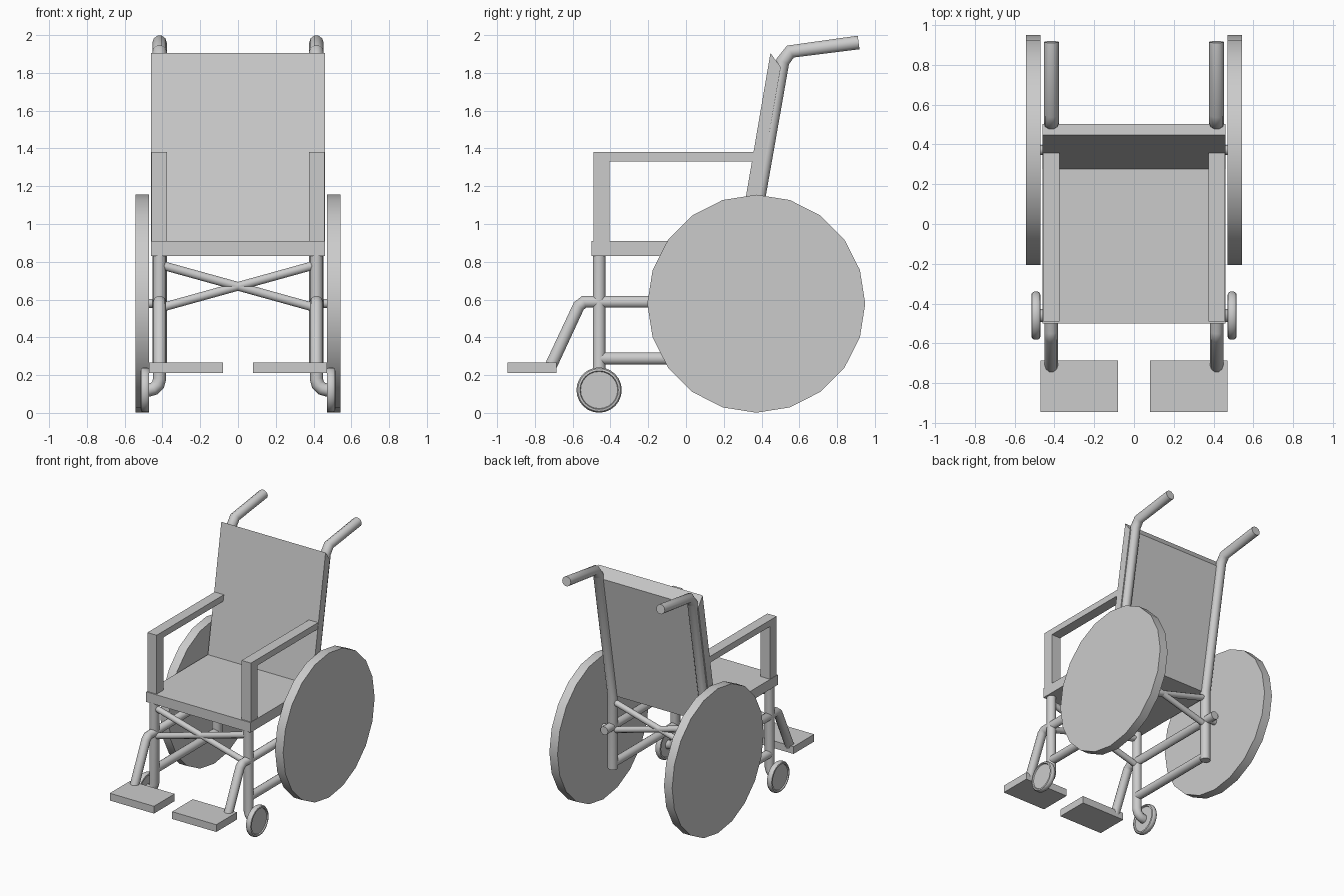
import bpy, bmesh, math
from mathutils import Vector

if "Cube" in bpy.data.objects:
    bpy.data.objects.remove(bpy.data.objects["Cube"])


def finish(name, mesh, mirror=True, angle=35):
    mesh.name = name
    ob = bpy.data.objects.new(name, mesh)
    bpy.context.collection.objects.link(ob)
    bpy.ops.object.select_all(action='DESELECT')
    ob.select_set(True)
    bpy.context.view_layer.objects.active = ob
    bpy.ops.object.shade_smooth_by_angle(angle=math.radians(angle))
    if mirror:
        m = ob.modifiers.new("mirror", 'MIRROR')
        m.use_mirror_merge = False
    return ob


def tube(name, pts, r, res=3):
    cu = bpy.data.curves.new(name + "_path", 'CURVE')
    cu.dimensions = '3D'
    cu.bevel_depth, cu.bevel_resolution, cu.use_fill_caps = r, res, True
    sp = cu.splines.new('POLY')
    sp.points.add(len(pts) - 1)
    for p, co in zip(sp.points, pts):
        p.co = (*co, 1)
    tmp = bpy.data.objects.new(name + "_path", cu)
    bpy.context.collection.objects.link(tmp)
    bpy.context.view_layer.update()
    mesh = bpy.data.meshes.new_from_object(
        tmp.evaluated_get(bpy.context.evaluated_depsgraph_get()))
    bpy.data.objects.remove(tmp)
    bpy.data.curves.remove(cu)
    return finish(name, mesh, angle=50)


def extrude_yz(name, profile, x0, x1, mirror=True):
    bm = bmesh.new()
    f = bm.faces.new([bm.verts.new((x0, y, z)) for y, z in profile])
    ext = bmesh.ops.extrude_face_region(bm, geom=[f])["geom"]
    for v in ext:
        if isinstance(v, bmesh.types.BMVert):
            v.co.x = x1
    bmesh.ops.recalc_face_normals(bm, faces=bm.faces)
    mesh = bpy.data.meshes.new(name)
    bm.to_mesh(mesh)
    bm.free()
    return finish(name, mesh, mirror, 5)


def lathe_x(name, profile, y, z, n):
    # profile of (radius, x) turned about a sideways axle
    bm = bmesh.new()
    vs = [bm.verts.new((x, y, z + r)) for r, x in profile]
    edges = [bm.edges.new(p) for p in zip(vs, vs[1:])]
    bmesh.ops.spin(bm, geom=vs + edges, cent=(0, y, z), axis=(1, 0, 0),
                   angle=math.tau, steps=n, use_merge=True)
    bmesh.ops.remove_doubles(bm, verts=bm.verts, dist=1e-4)
    bmesh.ops.recalc_face_normals(bm, faces=bm.faces)
    mesh = bpy.data.meshes.new(name)
    bm.to_mesh(mesh)
    bm.free()
    return finish(name, mesh)


def rect(y0, y1, z0, z1):
    return [(y0, z0), (y1, z0), (y1, z1), (y0, z1)]


X = 0.415       # frame side position
FY, RY = -0.46, 0.33   # front and rear post positions

# Seat and leaning backrest in one profile
extrude_yz("seat_and_back", [(-0.5, 0.83), (0.33, 0.83), (0.502, 1.83), (0.447, 1.905),
                             (0.277, 0.91), (-0.5, 0.91)], -0.46, 0.46, mirror=False)
# Armrests
extrude_yz("armrest", [(-0.49, 0.91), (-0.405, 0.91), (-0.405, 1.33), (0.35, 1.33),
                       (0.36, 1.38), (-0.49, 1.38)], 0.375, 0.457)
# Footplates
extrude_yz("footplate", rect(-0.945, -0.685, 0.21, 0.268), 0.08, 0.47)

# Rear posts running up into the push handles
tube("rear_post_and_handle", [(X, RY, 0.25), (X, RY, 0.83), (X, 0.512, 1.86),
                              (X, 0.553, 1.913), (X, 0.914, 1.961)], 0.038)
# Front posts curving outward to the casters
bend = [(X + 0.06 - 0.06 * math.cos(a), FY, 0.18 - 0.06 * math.sin(a))
        for a in (0, math.pi / 6, math.pi / 3, math.pi / 2)]
tube("front_post", [(X, FY, 0.85)] + bend + [(0.49, FY, 0.12)], 0.035)
# Upper side rails bending down to the footplates
tube("side_rail_and_leg", [(X, 0.44, 0.588), (X, -0.54, 0.588), (X, -0.568, 0.565),
                           (X, -0.715, 0.25)], 0.034)
# Lower side rails
tube("lower_rail", [(X, FY, 0.288), (X, RY, 0.288)], 0.034)
# Crossed braces at front and rear
for label, y in (("front", FY), ("rear", RY)):
    tube(label + "_cross_brace", [(-X, y, 0.785), (X, y, 0.555)], 0.024)

# Large rear wheels with short axles
lathe_x("rear_wheel", [(0, 0.47), (0.577, 0.47), (0.577, 0.542), (0, 0.542)], 0.372, 0.578, 20)
tube("rear_axle", [(X, 0.372, 0.58), (0.48, 0.372, 0.58)], 0.025)
# Small casters with rounded tyres
lathe_x("caster", [(0, 0.48), (0.098, 0.48), (0.102, 0.47), (0.113, 0.472), (0.12, 0.482),
                   (0.12, 0.503), (0.113, 0.513), (0.102, 0.515), (0.098, 0.506), (0, 0.506)],
        FY, 0.121, 24)
